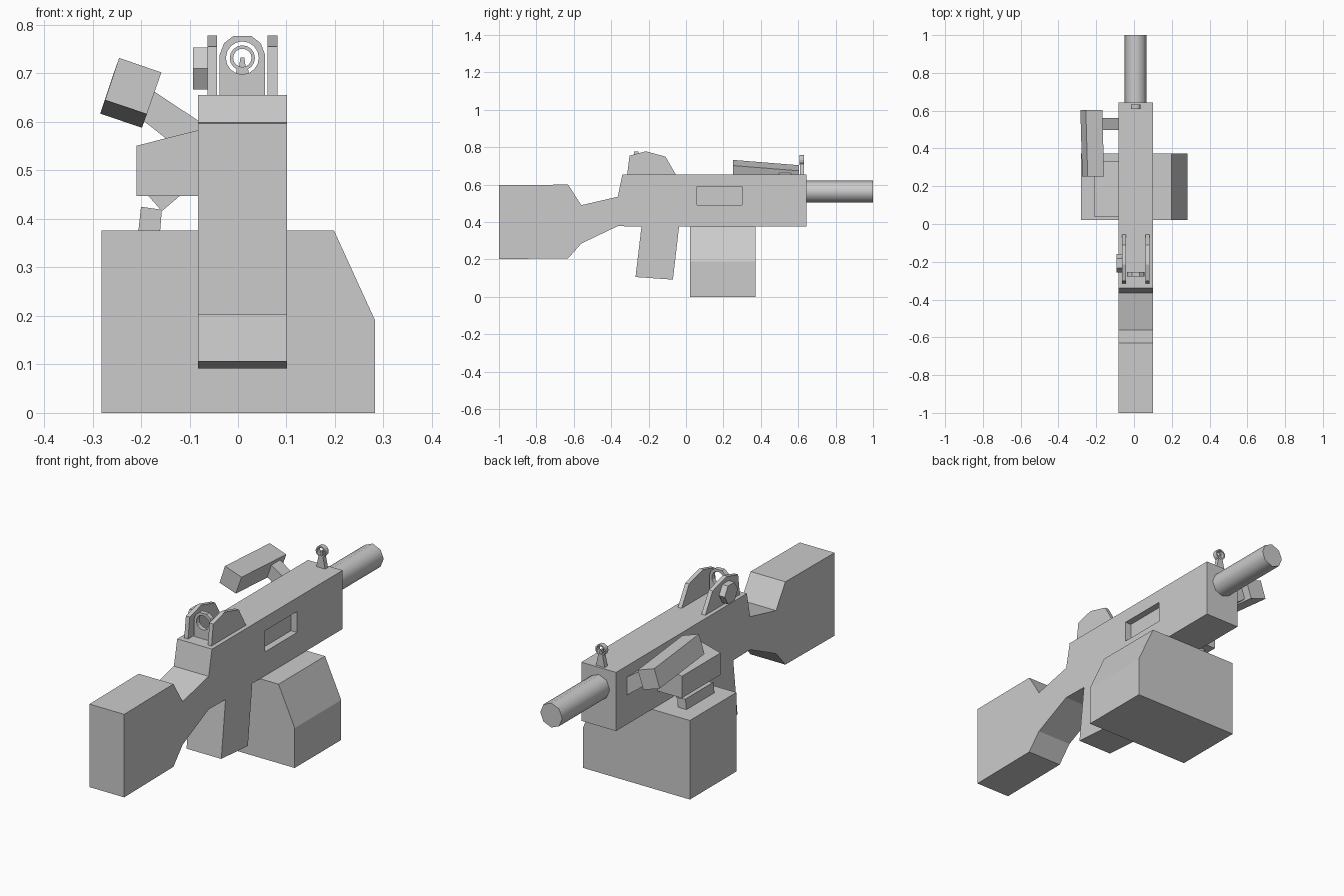
import bpy, bmesh, math
from mathutils import Vector

if "Cube" in bpy.data.objects:
    bpy.data.objects.remove(bpy.data.objects["Cube"])


def prism(name, profile, axis, a, b, shift=(0, 0)):
    """Extrude a 2D profile along 'x' (profile is y,z) or 'y' (profile is x,z)."""
    def place(p, t, s=(0, 0)):
        u, v = p[0] + s[0], p[1] + s[1]
        return Vector((t, u, v)) if axis == 'x' else Vector((u, t, v))
    bm = bmesh.new()
    near = [bm.verts.new(place(p, a)) for p in profile]
    far = [bm.verts.new(place(p, b, shift)) for p in profile]
    bm.faces.new(near)
    bm.faces.new(far[::-1])
    n = len(profile)
    for i in range(n):
        j = (i + 1) % n
        bm.faces.new((near[i], far[i], far[j], near[j]))
    bmesh.ops.recalc_face_normals(bm, faces=bm.faces)
    me = bpy.data.meshes.new(name)
    bm.to_mesh(me)
    bm.free()
    ob = bpy.data.objects.new(name, me)
    bpy.context.collection.objects.link(ob)
    return ob


def circle(cx, cz, r, n):
    return [(cx + r * math.cos(math.tau * i / n), cz + r * math.sin(math.tau * i / n))
            for i in range(n)]


def activate(ob):
    bpy.ops.object.select_all(action='DESELECT')
    ob.select_set(True)
    bpy.context.view_layer.objects.active = ob


def cut(ob, cutter):
    mod = ob.modifiers.new("cut", 'BOOLEAN')
    mod.operation, mod.solver, mod.object = 'DIFFERENCE', 'EXACT', cutter
    activate(ob)
    bpy.ops.object.modifier_apply(modifier=mod.name)
    bpy.data.objects.remove(cutter)


def smooth(ob, degrees):
    activate(ob)
    bpy.ops.object.shade_smooth_by_angle(angle=math.radians(degrees))


MID = 0.009  # body centre line
L, R = -0.082, 0.101

# Stock, receiver and grip as one side profile
body = prism("body", [
    (-1, 0.597), (-0.63, 0.6), (-0.56, 0.49), (-0.365, 0.535), (-0.34, 0.655),
    (0.643, 0.655), (0.643, 0.376), (-0.037, 0.376), (-0.07, 0.092),
    (-0.27, 0.106), (-0.238, 0.376), (-0.365, 0.378), (-0.56, 0.285),
    (-0.63, 0.206), (-1, 0.202)], 'x', L, R)

# Ejection port recess on the right side
cut(body, prism("port_cutter", [(0.06, 0.49), (0.3, 0.49), (0.3, 0.59), (0.06, 0.59)],
                'x', R - 0.032, R + 0.05))

# Barrel
smooth(prism("barrel", circle(MID, 0.563, 0.058, 8), 'y', 0.62, 1.0), 50)

# Ammunition box with a chamfered right side
prism("ammo_box", [(-0.281, 0), (-0.281, 0.376), (0.198, 0.376), (0.283, 0.19), (0.283, 0)],
      'y', 0.022, 0.372)

# Feed tray on the left, and the belt rising into it
prism("feed_tray", [(-0.07, 0.586), (-0.209, 0.551), (-0.209, 0.447), (-0.07, 0.447)],
      'y', 0.038, 0.33)
prism("belt_lower", [(-0.206, 0.37), (-0.2, 0.425), (-0.157, 0.419), (-0.161, 0.37)],
      'y', 0.08, 0.29)
prism("belt_upper", [(-0.187, 0.45), (-0.157, 0.416), (-0.117, 0.45)], 'y', 0.08, 0.29)

# Carrying handle, tilted, with its arm
prism("carry_handle", [(-0.245, 0.732), (-0.158, 0.702), (-0.188, 0.616), (-0.274, 0.645)],
      'y', 0.252, 0.603, shift=(-0.01, -0.028))
prism("handle_arm", [(-0.205, 0.684), (-0.06, 0.588), (-0.06, 0.5), (-0.15, 0.567), (-0.22, 0.622)],
      'y', 0.497, 0.562)

# Rear sight: two guard plates, an aperture plate and a hexagonal knob
guard = [(-0.315, 0.65), (-0.302, 0.755), (-0.215, 0.778), (-0.11, 0.75), (-0.052, 0.65)]
for side, x in (("left", -0.063), ("right", 0.061)):
    prism("sight_guard_" + side, guard, 'x', x, x + 0.02)
plate = prism("rear_aperture", [
    (-0.038, 0.65), (-0.038, 0.738), (-0.029, 0.762), (-0.01, 0.777), (0.028, 0.777),
    (0.047, 0.762), (0.056, 0.738), (0.056, 0.65)], 'y', -0.277, -0.255)
cut(plate, prism("aperture_cutter", circle(MID, 0.732, 0.034, 16), 'y', -0.3, -0.2))
prism("sight_knob", circle(-0.208, 0.71, 0.05, 6), 'x', -0.093, -0.055)

# Front sight: ring, flared stem and inner post
ring = prism("front_sight_ring", circle(MID, 0.732, 0.026, 16), 'y', 0.608, 0.632)
cut(ring, prism("ring_cutter", circle(MID, 0.732, 0.019, 16), 'y', 0.55, 0.7))
prism("front_sight_stem", [(MID - 0.024, 0.65), (MID - 0.011, 0.712), (MID + 0.011, 0.712),
                           (MID + 0.024, 0.65)], 'y', 0.609, 0.631)
prism("front_sight_post", [(MID - 0.008, 0.705), (MID - 0.004, 0.733), (MID + 0.004, 0.733),
                           (MID + 0.008, 0.705)], 'y', 0.612, 0.628)
